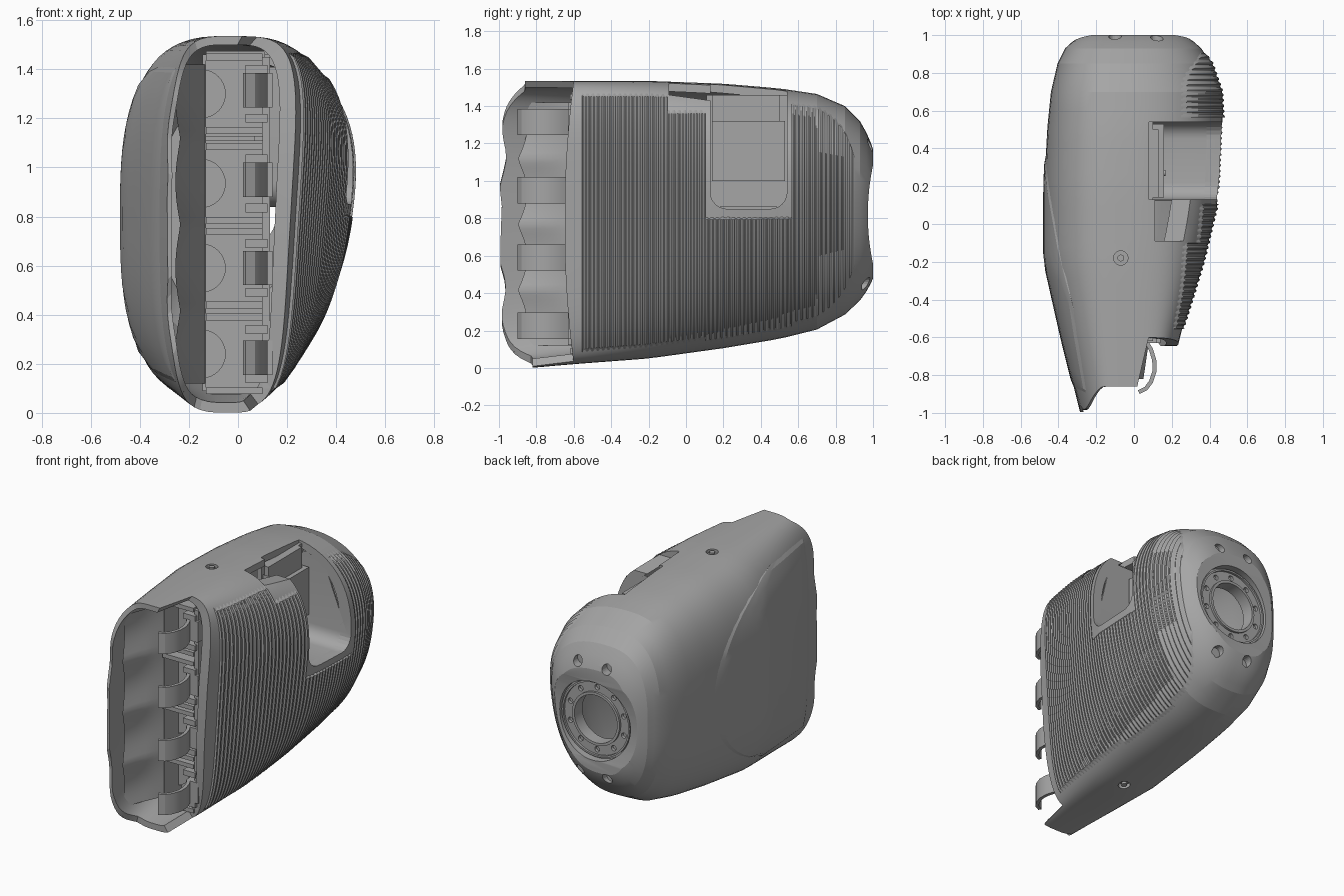
import bpy, bmesh, math
from mathutils import Matrix, Vector

if "Cube" in bpy.data.objects:
    bpy.data.objects.remove(bpy.data.objects["Cube"])

GREY = bpy.data.materials.new("mid grey")
GREY.diffuse_color = (0.38, 0.38, 0.38, 1)
GREY.use_nodes = True
GREY.node_tree.nodes["Principled BSDF"].inputs["Base Color"].default_value = GREY.diffuse_color

# Outline of the housing: y, left x, right x, bottom z, top z, right and left roundness
OUTLINE = [(-1.0, -.285, .16, -.015, 1.535, 4.5, 3.2), (-.6, -.385, .22, .02, 1.535, 4.5, 3.0),
           (-.2, -.475, .345, .05, 1.535, 3.2, 2.8), (.2, -.475, .445, .105, 1.52, 2.5, 2.8),
           (.5, -.46, .46, .155, 1.495, 2.3, 2.8), (.7, -.44, .45, .205, 1.465, 2.3, 2.8),
           (.85, -.405, .40, .285, 1.40, 2.3, 2.8), (.93, -.365, .345, .36, 1.32, 2.4, 2.8),
           (.98, -.31, .29, .43, 1.23, 2.5, 2.8), (1.0, -.265, .25, .48, 1.17, 2.6, 2.8)]
XC, SKEW, SEG = -.05, .17, 72


def params(y):
    y = max(-1, min(1, y))
    for a, b in zip(OUTLINE, OUTLINE[1:]):
        if y <= b[0]:
            k = (y - a[0]) / (b[0] - a[0])
            return [a[i] + (b[i] - a[i]) * k for i in range(1, 7)]


def spow(v, e):
    return math.copysign(abs(v) ** e, v)


def section(y, ang, inset=0.0):
    xl, xr, z0, z1, nr, nl = params(y + 2 * inset)
    xl, xr, z0, z1 = xl + inset, xr - 2.2 * inset, z0 + inset, z1 - inset
    n = nr if math.cos(ang) > 0 else nl
    c, s = spow(math.cos(ang), 2 / n), spow(math.sin(ang), 2 / n)
    w = (xr - XC) * (1 + SKEW * s) if c > 0 else XC - xl
    return Vector((XC + w * c, y, (z0 + z1) / 2 + (z1 - z0) / 2 * s))


def side_x(y, z, right):
    xl, xr, z0, z1, nr, nl = params(y)
    t = max(-1, min(1, (2 * z - z0 - z1) / (z1 - z0)))
    n = nr if right else nl
    f = (1 - abs(t) ** n) ** (1 / n)
    return XC + (xr - XC) * (1 + SKEW * t) * f if right else XC - (XC - xl) * f


def front_y(ang):
    p = section(-.85, ang)
    if p.x > .055:
        return -.60 - .05 * (1 - ((p.z - .77) / .77) ** 2)
    lip = -.86 if p.z > .7 else -.82
    wave = -.955 - .03 * math.sin(math.pi * p.z / 1.5) + .015 * math.cos(2 * math.pi * (p.z - .08) / .35)
    k = max(0, min(1, (-.16 - p.x) / .11))
    return lip + (wave - lip) * k * k * (3 - 2 * k)


def finish(bm, name, smooth=25):
    bmesh.ops.recalc_face_normals(bm, faces=bm.faces)
    me = bpy.data.meshes.new(name)
    bm.to_mesh(me)
    bm.free()
    ob = bpy.data.objects.new(name, me)
    bpy.context.collection.objects.link(ob)
    me.materials.append(GREY)
    if smooth:
        shade(ob, smooth)
    return ob


def shade(ob, deg):
    bpy.ops.object.select_all(action='DESELECT')
    ob.select_set(True)
    bpy.context.view_layer.objects.active = ob
    bpy.ops.object.shade_smooth_by_angle(angle=math.radians(deg))


def add_box(bm, x0, x1, y0, y1, z0, z1):
    m = Matrix.Translation(((x0 + x1) / 2, (y0 + y1) / 2, (z0 + z1) / 2)) @ Matrix.Diagonal((x1 - x0, y1 - y0, z1 - z0, 1))
    return bmesh.ops.create_cube(bm, size=1, matrix=m)["verts"]


def add_cyl(bm, loc, r, depth, axis='Y', seg=32):
    rot = {'X': Matrix.Rotation(math.pi / 2, 4, 'Y'), 'Y': Matrix.Rotation(math.pi / 2, 4, 'X'), 'Z': Matrix()}[axis]
    bmesh.ops.create_cone(bm, cap_ends=True, segments=seg, radius1=r, radius2=r, depth=depth,
                          matrix=Matrix.Translation(loc) @ rot)


def loft(bm, rows, closed=True):
    n = len(rows[0])
    for a, b in zip(rows, rows[1:]):
        for j in range(n if closed else n - 1):
            bm.faces.new((a[j], a[(j + 1) % n], b[(j + 1) % n], b[j]))


def add_ring(bm, loc, r0, r1, depth, axis='Y', seg=40):
    rows = []
    for i in range(seg):
        c, s = math.cos(2 * math.pi * i / seg), math.sin(2 * math.pi * i / seg)
        rows.append([bm.verts.new(Vector(loc) + Vector((r * c, d, r * s) if axis == 'Y' else (r * c, r * s, d)))
                     for r, d in ((r0, 0), (r1, 0), (r1, depth), (r0, depth))])
    loft(bm, rows + rows[:1])


# Housing: hollow shell with an open, stepped front
bm = bmesh.new()
angs = [2 * math.pi * (j + .5) / SEG for j in range(SEG)]
rows = [[bm.verts.new(section(y, a)) for a in angs] for y in (1.0, .99, .965, .93, .89, .85, .78)]
for i in range(18, -1, -1):
    rows.append([bm.verts.new(section(front_y(a) + (.70 - front_y(a)) * i / 18, a)) for a in angs])
inner = []
for i in range(15):
    inner.append([bm.verts.new(section(front_y(a) + (.88 - front_y(a)) * i / 14, a, .035)) for a in angs])
loft(bm, rows + inner)
bm.faces.new(rows[0])
bm.faces.new(inner[-1])
housing = finish(bm, "housing", 0)

# Cutters: saddle at the wrist, thumb window and screw holes, bore and bolt holes
WZ = .82
bm = bmesh.new()
add_cyl(bm, (0, .972 + 1.26, WZ), 1.26, 2, 'X', 160)
cut_s = finish(bm, "cutter_saddle", 0)
bm = bmesh.new()
add_box(bm, .08, .8, .13, .54, .85, 1.8)
low = [e for e in bm.edges if all(v.co.z < .9 for v in e.verts) and abs(e.verts[0].co.x - e.verts[1].co.x) > .1]
bmesh.ops.bevel(bm, geom=low, offset=.09, segments=6, affect='EDGES', profile=.5)
add_cyl(bm, (0, 1.02, WZ), .265, .14, seg=56)
for sx in (-.1, .12):
    for dz in (-.37, .37):
        add_cyl(bm, (sx, .99, WZ + dz), .034, .1, seg=20)
for z in (1.54, .05):
    add_ring(bm, (-.07, -.18, z - .03), .018, .038, .06, 'Z', 20)
cut_a = finish(bm, "cutter_openings", 0)
bm = bmesh.new()
add_cyl(bm, (0, .95, WZ), .16, .5, seg=40)
for i in range(10):
    a = 2 * math.pi * (i + .5) / 10
    add_cyl(bm, (.21 * math.cos(a), .955, WZ + .21 * math.sin(a)), .018, .05, seg=12)
for v in add_box(bm, .11, .8, -.09, .2, 1.42, 1.8):
    if v.co.y < 0 and v.co.z < 1.5:
        v.co.z += .04
cut_b = finish(bm, "cutter_bores", 0)
bpy.context.view_layer.objects.active = housing
for cut in (cut_s, cut_a, cut_b):
    md = housing.modifiers.new("cut", 'BOOLEAN')
    md.object, md.operation, md.solver = cut, 'DIFFERENCE', 'EXACT'
    bpy.ops.object.modifier_apply(modifier=md.name)
    bpy.data.objects.remove(cut)
shade(housing, 14)

# Wrist coupling rings
bm = bmesh.new()
add_ring(bm, (0, .94, WZ), .16, .178, .025)
add_ring(bm, (0, .94, WZ), .243, .255, .025)
finish(bm, "wrist_ring")


def grip_low(y):
    return params(y)[2] + .035 + .16 * max(0, (y - .6) / .3) ** 4


def grip_top(y):
    return params(y)[3] - .04 - .16 * max(0, (y - .6) / .3) ** 4


# Ribbed grip pad, split around the thumb window, borders tucked under the surface
PITCH = .029
bm = bmesh.new()
for y0, y1, top, t0, t1 in ((-.56, -.1, grip_top, 1, 0), (-.1, .105, lambda y: 1.40, 0, 0),
                            (.105, .565, lambda y: .815, 0, 0), (.565, .91, grip_top, 0, 1)):
    n = round((y1 - y0) / PITCH) * 4
    rows = []
    for i in range(n + 1):
        y = y0 + (y1 - y0) * i / n
        lo, hi = grip_low(y), top(y)
        tuck = (i == 0 and t0) or (i == n and t1)
        rows.append([])
        for j in range(33):
            z = lo + (hi - lo) * j / 32
            d = -.012 if tuck or j in (0, 32) else (.012, .012, .004, .004)[i % 4]
            rows[-1].append(bm.verts.new((side_x(y, z, True) + d, y, z)))
    loft(bm, rows, False)
finish(bm, "ribbed_grip", 20)

# Back-of-hand cover plate, rounded towards the wrist
bm = bmesh.new()
rows = []
for j in range(25):
    t = -.88 + 1.76 * j / 24
    end = -.80 + 1.22 * max(0, 1 - abs(t / .885) ** 2.4) ** .5
    row = []
    for i in range(15):
        y = -.92 + (end + .92) * i / 14
        z0, z1 = params(y)[2:4]
        z = (z0 + z1) / 2 + t * (z1 - z0) / 2
        d = -.01 if i in (0, 14) or j in (0, 24) else .006
        row.append(bm.verts.new((side_x(y, z, False) - d, y, z)))
    rows.append(row)
loft(bm, rows, False)
finish(bm, "back_cover", 14)

# Scalloped finger guides inside the back of the hand
bm = bmesh.new()
rows = []
for j in range(49):
    z = .12 + 1.30 * j / 48
    lobe = abs(math.sin(math.pi * (z - .065) / .35))
    rows.append([bm.verts.new((-.235 + .10 * k - .02 * lobe * (1 - k), -.90 + .30 * k ** .8 + .05 * lobe * (1 - k), z))
                 for k in (0, .25, .5, .75, 1)])
loft(bm, rows, False)
finish(bm, "finger_guides", 30)

# Thumb socket: back plate, stepped cover and a rounded trough
bm = bmesh.new()
add_box(bm, .065, .10, .11, .56, .86, 1.46)
add_box(bm, .10, .16, .14, .53, 1.0, 1.32)
add_box(bm, .10, .13, .14, .50, 1.31, 1.46)
add_cyl(bm, (.16, .27, 1.25), .016, .012, 'X', 16)
trough = [(.13, 1.40)]
for cy, a0 in ((.22, math.pi), (.45, 1.5 * math.pi)):
    for i in range(7):
        a = a0 + math.pi / 2 * i / 6
        trough.append((cy + .09 * math.cos(a), .94 + .09 * math.sin(a)))
trough.append((.54, 1.40))
rows = []
for y, z in trough:
    o = Vector((y - .335, z - 1.1)).normalized() * .012
    x1 = side_x(y, z, True) - .03
    rows.append([bm.verts.new(p) for p in ((.1, y, z), (x1, y, z), (x1, y + o.x, z + o.y), (.1, y + o.x, z + o.y))])
loft(bm, rows)
finish(bm, "thumb_socket")

# Finger bays, their pivot discs and the curved clips
ARC = [(.07, -.61), (.10, -.66), (.118, -.72), (.12, -.78), (.10, -.84), (.07, -.88), (.03, -.9)]
bays, discs, clips = bmesh.new(), bmesh.new(), bmesh.new()
for zc, zclip in ((.24, .225), (.59, .59), (.935, .95), (1.30, 1.315)):
    h = .15
    add_box(bays, -.13, .11, -.42, -.39, zc - h - .025, zc + h + .025)
    for s in (-1, 1):
        z = zc + s * h
        add_box(bays, -.13, .10, -.62, -.4, z - .014, z + .014)
        add_box(bays, .03, .12, -.63, -.5, z - s * .05 - .018, z - s * .05 + .018)
    add_cyl(discs, (-.15, -.43, zc), .10, .04)
    add_box(clips, .05, .14, -.63, -.58, zclip - .07, zclip + .07)
    rows = []
    for i, (x, y) in enumerate(ARC):
        a, b = Vector(ARC[max(i - 1, 0)]), Vector(ARC[min(i + 1, len(ARC) - 1)])
        d = (b - a).normalized() * .022
        z0, z1 = zclip - .07, zclip + .07
        rows.append([clips.verts.new(p) for p in (
            (x, y, z0), (x, y, z1), (x + d.y, y - d.x, z1), (x + d.y, y - d.x, z0))])
    loft(clips, rows)
    clips.faces.new(rows[0])
    clips.faces.new(rows[-1])
add_box(bays, -.145, -.13, -.60, -.3, .09, 1.46)
add_box(bays, .10, .13, -.61, -.3, .10, 1.45)
finish(bays, "finger_bays")
finish(discs, "finger_pivots")
finish(clips, "finger_clips")
